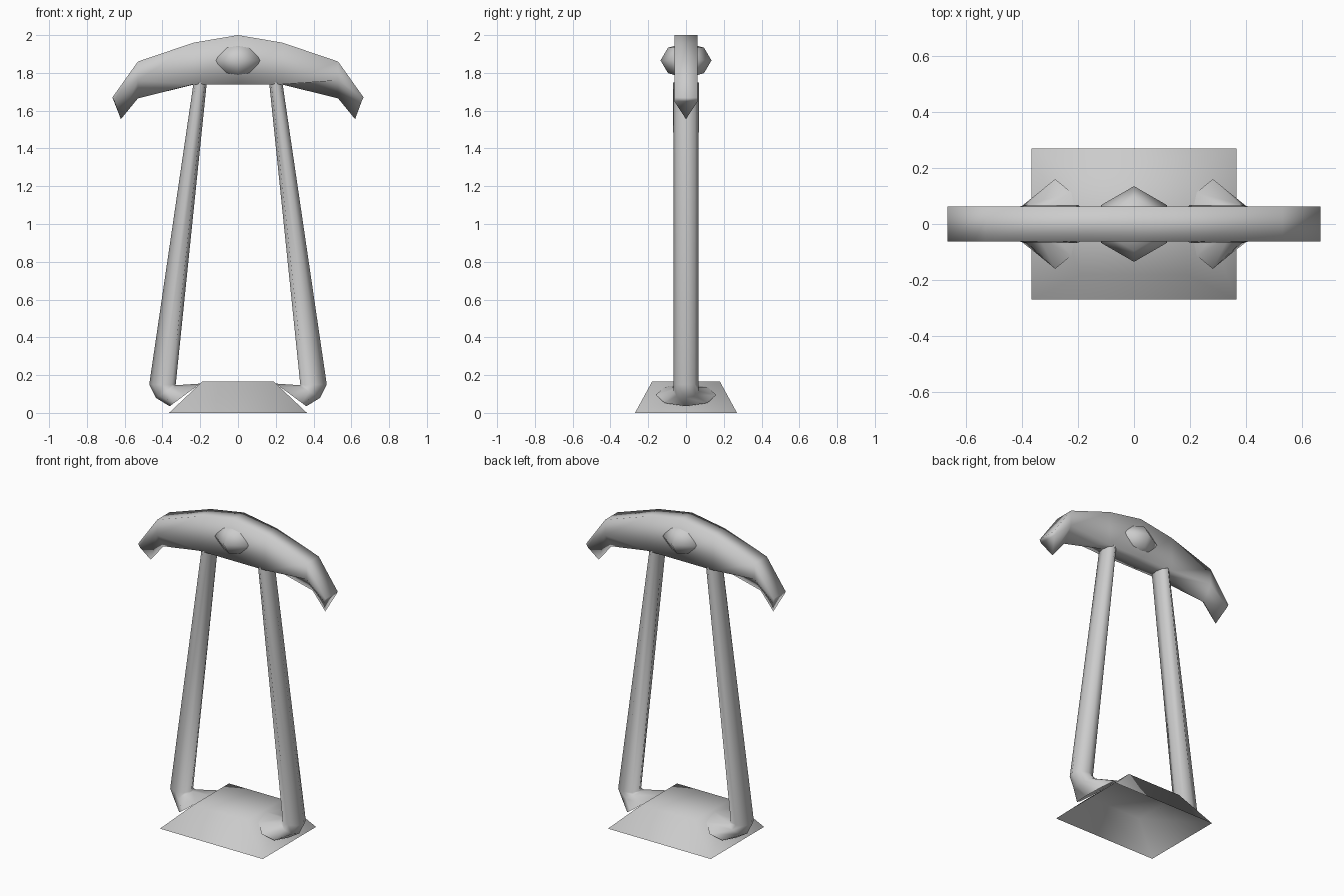
import bpy, bmesh
from math import cos, sin, tau

if "Cube" in bpy.data.objects:
    bpy.data.objects.remove(bpy.data.objects["Cube"])


def finish(name, bm):
    """Turn a bmesh into a smooth-shaded object."""
    bmesh.ops.recalc_face_normals(bm, faces=bm.faces)
    me = bpy.data.meshes.new(name)
    bm.to_mesh(me)
    bm.free()
    for p in me.polygons:
        p.use_smooth = True
    ob = bpy.data.objects.new(name, me)
    bpy.context.collection.objects.link(ob)
    return ob


def loft(name, rings, cap_start=False, cap_end=False):
    """Skin a list of equal-length point rings."""
    bm = bmesh.new()
    loops = [[bm.verts.new(p) for p in r] for r in rings]
    n = len(rings[0])
    for a, b in zip(loops, loops[1:]):
        for i in range(n):
            j = (i + 1) % n
            bm.faces.new((a[i], a[j], b[j], b[i]))
    if cap_start:
        bm.faces.new(loops[0])
    if cap_end:
        bm.faces.new(loops[-1])
    return finish(name, bm)


def rect(x, y, z):
    return [(-x, -y, z), (x, -y, z), (x, y, z), (-x, y, z)]


# Hollow tapered base, open underneath
loft("base", [rect(0.365, 0.27, 0), rect(0.19, 0.18, 0.165)], cap_end=True)


# Legs: tapered tube, elbow at the foot, flaring onto the base
def leg_ring(side, xi, zi, xo, zo, w):
    cx, cz, hx, hz = (xi + xo) / 2, (zi + zo) / 2, (xo - xi) / 2, (zo - zi) / 2
    ring = []
    for k in range(8):
        c, s = cos(tau * k / 8), sin(tau * k / 8)
        ring.append((side * (cx + c * hx), s * w, cz + c * hz))
    return ring


LEG = [(0.165, 1.75, 0.235, 1.75, 0.068),
       (0.33, 0.148, 0.47, 0.15, 0.065),
       (0.32, 0.147, 0.435, 0.08, 0.07),
       (0.20, 0.155, 0.362, 0.035, 0.16)]
for side, name in ((-1, "left_leg"), (1, "right_leg")):
    loft(name, [leg_ring(side, *r) for r in LEG])


# Arched head: flat top, sides drawn down to a keel at the tips
def head_ring(side, top, mid, bot, y=0.062):
    return [(side * top[0], -y, top[1]), (side * top[0], y, top[1]),
            (side * mid[0], y, mid[1]), (side * bot[0], 0, bot[1]),
            (side * mid[0], -y, mid[1])]


HEAD = [((0.235, 1.96), (0.235, 1.74), (0.235, 1.738)),
        ((0.53, 1.86), (0.53, 1.76), (0.53, 1.665)),
        ((0.665, 1.67), (0.655, 1.65), (0.62, 1.555))]
rings = [head_ring(-1, *r) for r in reversed(HEAD)]
rings.append(head_ring(1, (0, 2.0), (0, 1.74), (0, 1.738)))
rings += [head_ring(1, *r) for r in HEAD]
loft("arched_head", rings, cap_start=True, cap_end=True)

# Six-sided boss through the middle of the head, points facing front and back
bm = bmesh.new()
bmesh.ops.create_uvsphere(bm, u_segments=6, v_segments=4, radius=1)
# put a vertex column on the y axis
if max(v.co.y for v in bm.verts) < 0.99:
    for v in bm.verts:
        v.co.x, v.co.y = -v.co.y, v.co.x
for v in bm.verts:
    v.co = (v.co.x * 0.135, v.co.y * 0.135, v.co.z * 0.095 + 1.866)
finish("centre_boss", bm)
